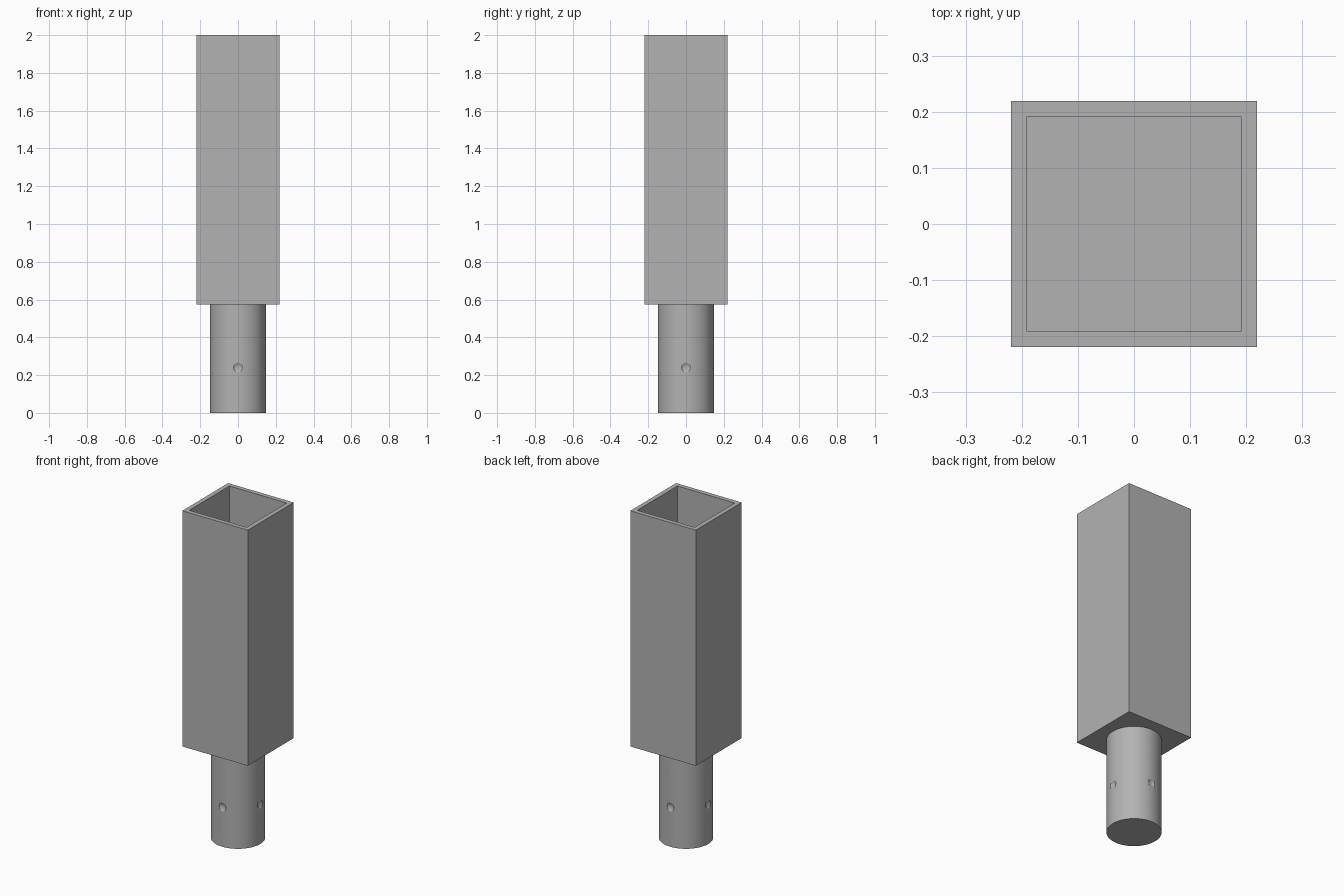
import bpy, bmesh, math
from mathutils import Matrix

cube = bpy.data.objects.get("Cube")
if cube:
    bpy.data.objects.remove(cube, do_unlink=True)

HALF, INNER, TOP, BASE, FLOOR = 0.219, 0.192, 2.0, 0.575, 0.603
RADIUS, HOLE_Z, HOLE_R = 0.149, 0.24, 0.026

metal = bpy.data.materials.new("grey metal")
metal.use_nodes = True
colour = (0.45, 0.45, 0.45, 1)
metal.diffuse_color = colour
metal.node_tree.nodes["Principled BSDF"].inputs["Base Color"].default_value = colour


def make_object(name, bm):
    bmesh.ops.recalc_face_normals(bm, faces=bm.faces)
    mesh = bpy.data.meshes.new(name)
    bm.to_mesh(mesh)
    bm.free()
    mesh.materials.append(metal)
    obj = bpy.data.objects.new(name, mesh)
    bpy.context.collection.objects.link(obj)
    return obj


def block(name, half, bottom, top, corner=0):
    bm = bmesh.new()
    size = Matrix.Diagonal((2 * half, 2 * half, top - bottom, 1))
    bmesh.ops.create_cube(bm, size=1, matrix=Matrix.Translation((0, 0, (top + bottom) / 2)) @ size)
    if corner:
        upright = [e for e in bm.edges if abs(e.verts[0].co.z - e.verts[1].co.z) > 0.1]
        bmesh.ops.bevel(bm, geom=upright, offset=corner, segments=3, profile=0.5, affect='EDGES')
    return make_object(name, bm)


def cut(target, cutter):
    mod = target.modifiers.new(cutter.name, 'BOOLEAN')
    mod.operation, mod.solver, mod.object = 'DIFFERENCE', 'EXACT', cutter
    bpy.context.view_layer.objects.active = target
    bpy.ops.object.modifier_apply(modifier=mod.name)
    bpy.data.objects.remove(cutter, do_unlink=True)


# Square tube, open at the top with a closed floor
tube = block("square_tube", HALF, BASE, TOP)
cut(tube, block("cavity_cutter", INNER, FLOOR, TOP + 0.1, 0.004))

# Solid round spigot underneath
bm = bmesh.new()
bmesh.ops.create_cone(bm, cap_ends=True, segments=96, radius1=RADIUS, radius2=RADIUS,
                      depth=BASE, matrix=Matrix.Translation((0, 0, BASE / 2)))
spigot = make_object("round_spigot", bm)

# Four conical drill dimples around the spigot
bm = bmesh.new()
slope = 1.6
depth = 0.03
for i in range(4):
    place = (Matrix.Translation((0, 0, HOLE_Z)) @ Matrix.Rotation(i * math.pi / 2, 4, 'Z')
             @ Matrix.Translation((RADIUS - HOLE_R / slope + depth / 2, 0, 0))
             @ Matrix.Rotation(math.pi / 2, 4, 'Y'))
    bmesh.ops.create_cone(bm, cap_ends=True, segments=24, radius1=0, radius2=depth * slope,
                          depth=depth, matrix=place)
bmesh.ops.remove_doubles(bm, verts=bm.verts, dist=0.00001)
cut(spigot, make_object("dimple_cutter", bm))

bpy.ops.object.select_all(action='DESELECT')
spigot.select_set(True)
bpy.context.view_layer.objects.active = spigot
bpy.ops.object.shade_smooth_by_angle(angle=math.radians(25))
